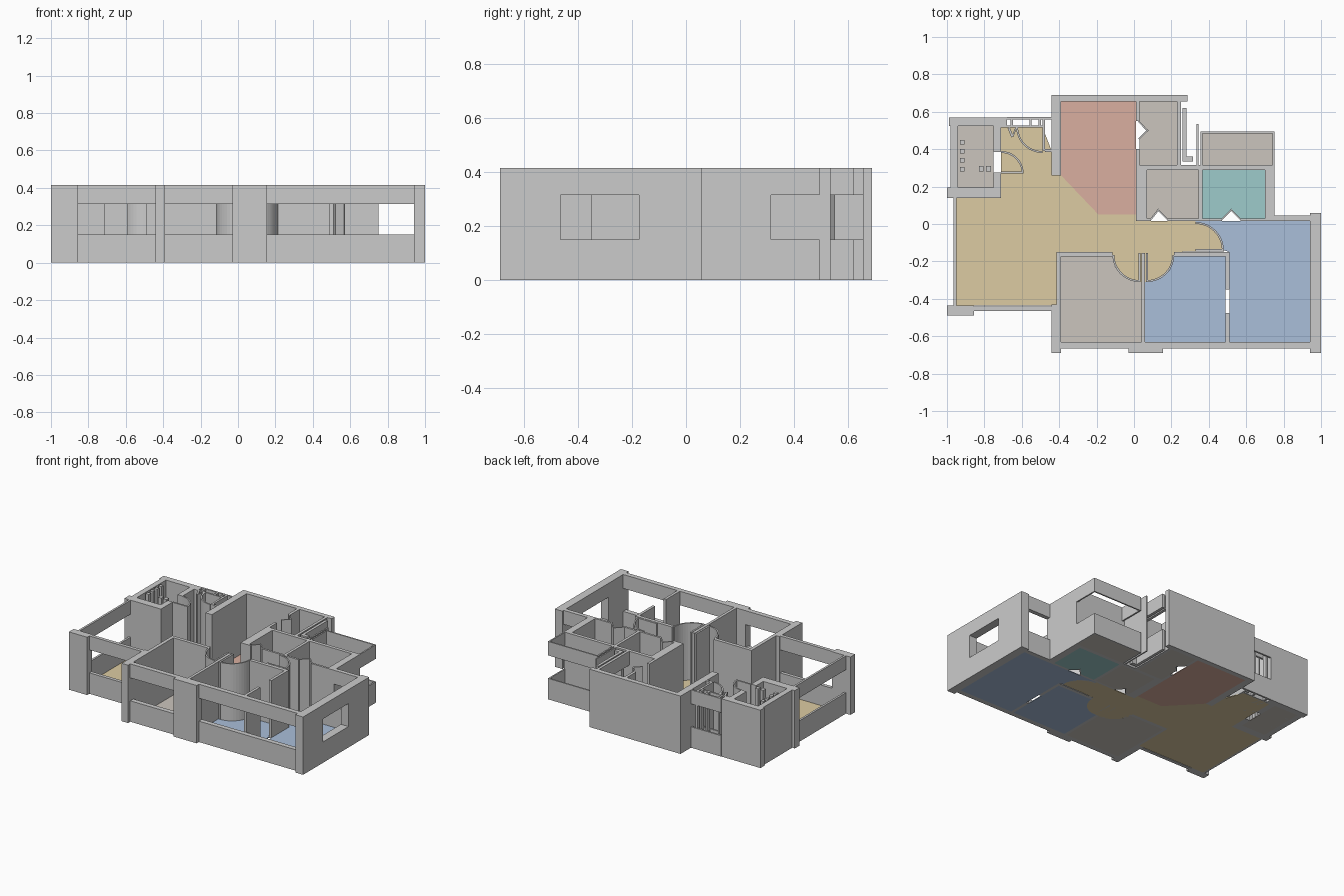
import bpy, bmesh, math

if "Cube" in bpy.data.objects:
    bpy.data.objects.remove(bpy.data.objects["Cube"])

H, SILL, HEAD = 0.415, 0.15, 0.315
FLOOR = 0.005


def prism(name, pts, z0=0, z1=H, mat=None):
    """Extrude a plan outline between two heights."""
    bm = bmesh.new()
    face = bm.faces.new([bm.verts.new((x, y, z0)) for x, y in pts])
    out = bmesh.ops.extrude_face_region(bm, geom=[face])
    for v in out["geom"]:
        if isinstance(v, bmesh.types.BMVert):
            v.co.z = z1
    bmesh.ops.recalc_face_normals(bm, faces=bm.faces[:])
    me = bpy.data.meshes.new(name)
    bm.to_mesh(me)
    bm.free()
    ob = bpy.data.objects.new(name, me)
    bpy.context.collection.objects.link(ob)
    if mat:
        me.materials.append(mat)
    return ob


def rect(x0, x1, y0, y1):
    return [(x0, y0), (x1, y0), (x1, y1), (x0, y1)]


def wall(name, x0, x1, y0, y1, z0=0, z1=H):
    prism(name, rect(x0, x1, y0, y1), z0, z1)


def window(name, x0, x1, y0, y1):
    """Sill below and header above an open band."""
    wall(name + "_sill", x0, x1, y0, y1, 0, SILL)
    wall(name + "_header", x0, x1, y0, y1, HEAD, H)


def arc(cx, cy, r, a0, a1, n=12):
    return [(cx + r * math.cos(math.radians(a0 + (a1 - a0) * i / n)),
             cy + r * math.sin(math.radians(a0 + (a1 - a0) * i / n))) for i in range(n + 1)]


def door_swing(name, cx, cy, r, a0, t=0.01):
    """Quarter-circle swing wall."""
    prism(name, arc(cx, cy, r, a0, a0 + 90) + arc(cx, cy, r - t, a0 + 90, a0))


def strip(name, p, q, t=0.008):
    """Thin straight wall between two plan points."""
    dx, dy = q[0] - p[0], q[1] - p[1]
    k = t / 2 / math.hypot(dx, dy)
    nx, ny = -dy * k, dx * k
    prism(name, [(p[0] + nx, p[1] + ny), (q[0] + nx, q[1] + ny),
                 (q[0] - nx, q[1] - ny), (p[0] - nx, p[1] - ny)])


def material(name, *rgb):
    m = bpy.data.materials.new(name)
    m.diffuse_color = (*rgb, 1)
    m.use_nodes = True
    m.node_tree.nodes["Principled BSDF"].inputs["Base Color"].default_value = m.diffuse_color
    return m


tan = material("tan_floor", 0.72, 0.60, 0.36)
red = material("red_floor", 0.70, 0.43, 0.35)
blue = material("blue_floor", 0.40, 0.52, 0.70)
teal = material("teal_floor", 0.34, 0.60, 0.60)
stone = material("stone_floor", 0.60, 0.56, 0.51)

# Floors
R = 0.145
living = [(-0.95, -0.436), (-0.41, -0.436), (-0.41, -0.15), (-0.115, -0.15)]
living += arc(0.03, -0.165, R, 180, 270) + arc(0.07, -0.165, R, 270, 360)
living += [(0.215, -0.15)] + arc(0.33, -0.14, 0.15, 0, 90)
living += [(0.33, 0.015), (0.01, 0.015), (0.01, 0.05), (-0.19, 0.05), (-0.39, 0.26),
           (-0.44, 0.26), (-0.44, 0.39), (-0.49, 0.52), (-0.71, 0.52), (-0.71, 0.14), (-0.95, 0.14)]
prism("living_floor", living, 0, FLOOR, tan)
prism("kitchen_floor", [(-0.39, 0.655), (-0.39, 0.26), (-0.19, 0.05), (0.01, 0.05), (0.01, 0.655)], 0, FLOOR, red)
prism("main_bedroom_floor", [(0.51, -0.63), (0.94, -0.63), (0.94, 0.015), (0.33, 0.015)]
      + arc(0.33, -0.14, 0.15, 90, 0) + [(0.51, -0.15)], 0, FLOOR, blue)
prism("middle_bedroom_floor", [(0.06, -0.63), (0.49, -0.63), (0.49, -0.175), (0.215, -0.175)]
      + arc(0.07, -0.165, R, 355, 270) + [(0.06, -0.31)], 0, FLOOR, blue)
prism("small_bedroom_floor", [(0.04, -0.63), (-0.39, -0.63), (-0.39, -0.175), (-0.115, -0.175)]
      + arc(0.03, -0.165, R, 185, 270) + [(0.04, -0.31)], 0, FLOOR, stone)
prism("utility_floor", [(0.03, 0.315), (0.23, 0.315), (0.23, 0.655), (0.03, 0.655),
                        (0.03, 0.55), (0.075, 0.50), (0.03, 0.455)], 0, FLOOR, stone)
prism("balcony_floor", rect(0.365, 0.74, 0.315, 0.485), 0, FLOOR, stone)
prism("bathroom_floor", [(0.365, 0.03), (0.47, 0.03), (0.52, 0.08), (0.57, 0.03),
                         (0.70, 0.03), (0.70, 0.29), (0.365, 0.29)], 0, FLOOR, teal)
prism("washroom_floor", [(0.07, 0.03), (0.09, 0.03), (0.13, 0.08), (0.18, 0.03),
                         (0.345, 0.03), (0.345, 0.29), (0.07, 0.29)], 0, FLOOR, stone)
prism("shaft_floor", rect(-0.94, -0.75, 0.195, 0.525), 0, FLOOR, stone)

# Shaft room at back left
wall("shaft_back_wall", -0.99, -0.71, 0.525, 0.57)
wall("shaft_left_wall", -0.98, -0.94, 0.195, 0.525)
wall("shaft_front_wall", -1.0, -0.71, 0.14, 0.195)
wall("shaft_right_wall_low", -0.75, -0.71, 0.195, 0.275)
wall("shaft_right_wall_high", -0.75, -0.71, 0.385, 0.525)
for i in range(4):
    wall(f"riser_pipe_{i}", -0.93, -0.905, 0.28 + i * 0.048, 0.305 + i * 0.048)
for i in range(2):
    wall(f"valve_post_{i}", -0.83 + i * 0.04, -0.805 + i * 0.04, 0.28, 0.31)

# Living room outer walls
window("living_left_window", -0.965, -0.95, -0.436, 0.14)
wall("living_corner_column", -1.0, -0.855, -0.49, -0.436)
window("living_front_window", -0.855, -0.44, -0.465, -0.44)
wall("partition_living", -0.415, -0.39, -0.43, -0.15)

# Front facade
wall("front_left_column", -0.44, -0.39, -0.69, -0.43)
window("small_bedroom_window", -0.39, -0.03, -0.665, -0.63)
wall("front_middle_column", -0.03, 0.155, -0.69, -0.63)
window("bedroom_window", 0.155, 0.94, -0.665, -0.63)

# Right facade
wall("right_wall_front", 0.94, 1.0, -0.69, -0.465)
window("right_window", 0.94, 1.0, -0.465, -0.175)
wall("right_wall_back", 0.94, 1.0, -0.175, 0.06)
window("main_bedroom_back_window", 0.75, 0.94, 0.015, 0.045)

# Bedroom partitions
wall("partition_small_bedroom_back", -0.39, -0.115, -0.175, -0.15)
wall("partition_between_bedrooms", 0.04, 0.06, -0.63, -0.155)
wall("partition_middle_bedroom_back", 0.215, 0.51, -0.175, -0.15)
wall("partition_main_bedroom_front", 0.49, 0.51, -0.63, -0.475)
wall("partition_main_bedroom_back", 0.49, 0.51, -0.35, -0.175)

# Kitchen and wet rooms
wall("kitchen_left_wall", -0.44, -0.39, 0.26, 0.655)
wall("kitchen_back_wall", -0.44, 0.285, 0.655, 0.69)
wall("kitchen_right_wall_back", 0.01, 0.03, 0.55, 0.655)
wall("kitchen_right_wall_front", 0.01, 0.03, 0.315, 0.40)
wall("washroom_left_wall", 0.01, 0.07, 0.015, 0.29)
wall("washroom_back_wall", 0.01, 0.75, 0.29, 0.315)
wall("washroom_bathroom_wall", 0.345, 0.365, 0.03, 0.29)
wall("bathroom_right_wall", 0.70, 0.75, 0.03, 0.29)
for i, (a, b) in enumerate([(0.07, 0.09), (0.18, 0.47), (0.57, 0.75)]):
    wall(f"corridor_wall_{i}", a, b, 0.015, 0.03)

# Utility and rear balcony
window("utility_side_window", 0.23, 0.25, 0.315, 0.655)
window("utility_outer_rail", 0.26, 0.28, 0.35, 0.62)
wall("utility_corner_post", 0.26, 0.315, 0.335, 0.36)
wall("balcony_screen", 0.335, 0.345, 0.315, 0.535)
window("balcony_left", 0.355, 0.365, 0.315, 0.485)
window("balcony_back", 0.355, 0.75, 0.485, 0.495)
window("balcony_right", 0.74, 0.75, 0.315, 0.485)

# Entrance
wall("entrance_left_jamb", -0.71, -0.68, 0.515, 0.57)
wall("entrance_right_jamb", -0.475, -0.44, 0.385, 0.40)
wall("entrance_pier", -0.49, -0.475, 0.39, 0.57)
window("entrance_outer_frame", -0.68, -0.44, 0.56, 0.572)
window("entrance_inner_frame", -0.68, -0.49, 0.515, 0.527)
for i, x in enumerate((-0.66, -0.56, -0.51)):
    wall(f"entrance_post_{i}", x, x + 0.012, 0.527, 0.56)

# Door leaves and swings
door_swing("small_bedroom_swing", 0.03, -0.165, R, 180)
door_swing("middle_bedroom_swing", 0.07, -0.165, R, 270)
door_swing("main_bedroom_swing", 0.33, -0.14, 0.15, 0)
door_swing("entrance_swing", -0.49, 0.52, 0.14, 180)
door_swing("shaft_swing", -0.71, 0.27, 0.12, 0)
strip("small_bedroom_leaf", (0.03, -0.155), (0.03, -0.31), 0.012)
strip("middle_bedroom_leaf", (0.07, -0.155), (0.07, -0.31), 0.012)
strip("main_bedroom_leaf", (0.33, -0.14), (0.48, -0.14), 0.012)
strip("shaft_leaf", (-0.71, 0.275), (-0.59, 0.275), 0.012)
strip("entrance_side_leaf", (-0.67, 0.515), (-0.65, 0.465), 0.012)
strip("entrance_side_swing", (-0.65, 0.465), (-0.63, 0.515))

# Folding doors
for n, p, m, q in (("washroom", (0.09, 0.025), (0.13, 0.075), (0.18, 0.025)),
                   ("bathroom", (0.47, 0.025), (0.52, 0.075), (0.57, 0.025)),
                   ("kitchen", (0.025, 0.55), (0.07, 0.50), (0.025, 0.455))):
    strip(n + "_folding_leaf_a", p, m)
    strip(n + "_folding_leaf_b", m, q)
